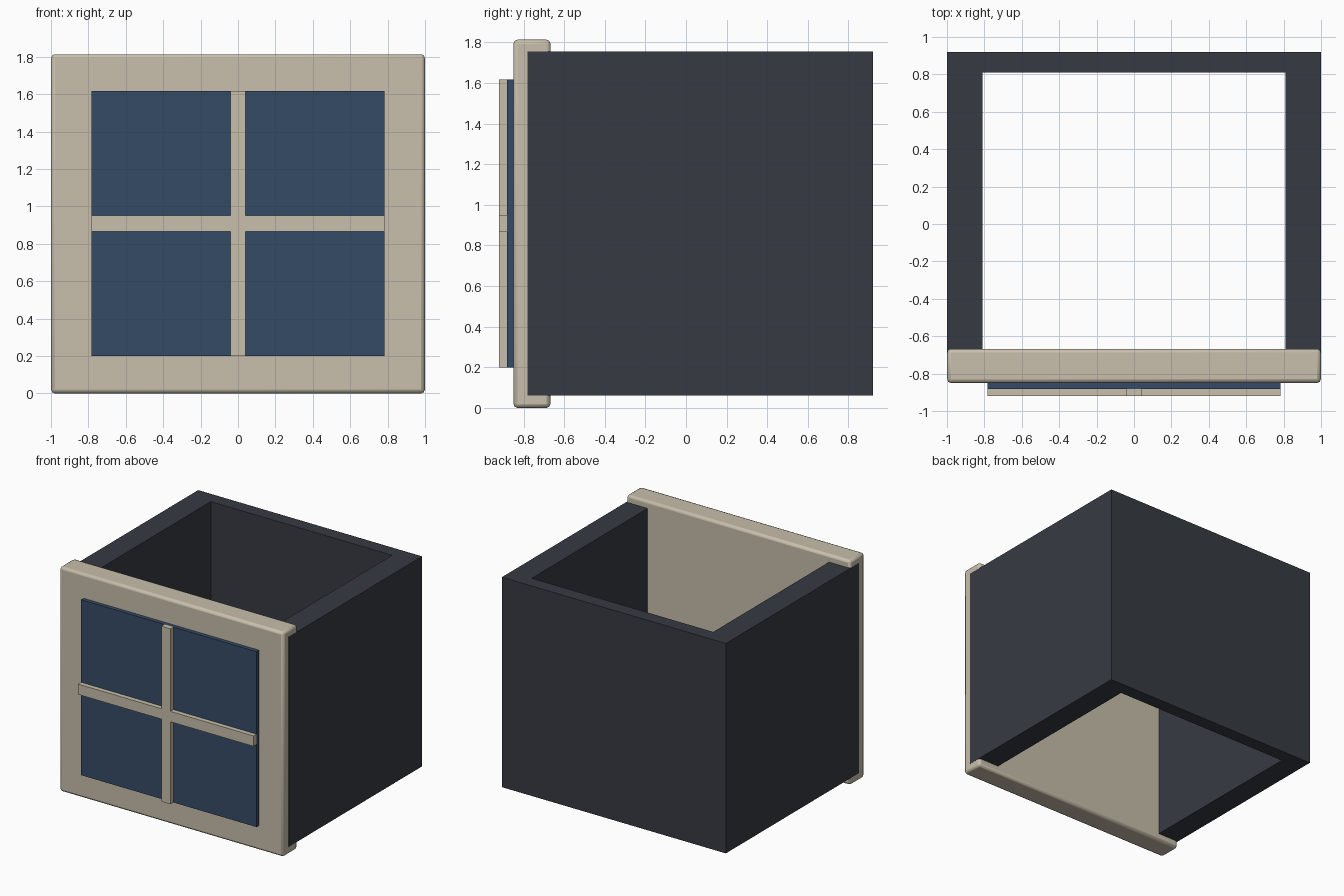
import bpy
import bmesh

if "Cube" in bpy.data.objects:
    bpy.data.objects.remove(bpy.data.objects["Cube"])


def material(name, rgb):
    m = bpy.data.materials.new(name)
    m.diffuse_color = (*rgb, 1)
    m.use_nodes = True
    m.node_tree.nodes["Principled BSDF"].inputs["Base Color"].default_value = m.diffuse_color
    return m


cream = material("cream paint", (0.58, 0.52, 0.41))
charcoal = material("charcoal wall", (0.037, 0.043, 0.055))
blue = material("blue glass", (0.036, 0.071, 0.133))


def finish(name, bm, mat):
    bmesh.ops.recalc_face_normals(bm, faces=bm.faces)
    mesh = bpy.data.meshes.new(name)
    bm.to_mesh(mesh)
    bm.free()
    mesh.materials.append(mat)
    ob = bpy.data.objects.new(name, mesh)
    bpy.context.collection.objects.link(ob)
    return ob


def box(name, lo, hi, mat):
    bm = bmesh.new()
    bmesh.ops.create_cube(bm, size=1)
    for v in bm.verts:
        v.co = [(a + b) / 2 + c * (b - a) for a, b, c in zip(lo, hi, v.co)]
    return finish(name, bm, mat)


# U-shaped wall shell, open at the top and bottom
outline = [(-1, -0.78), (-1, 0.92), (1, 0.92), (1, -0.78),
           (0.81, -0.78), (0.81, 0.81), (-0.81, 0.81), (-0.81, -0.78)]
bm = bmesh.new()
face = bm.faces.new([bm.verts.new((x, y, 0.06)) for x, y in outline])
ext = bmesh.ops.extrude_face_region(bm, geom=[face])
top = [e for e in ext["geom"] if isinstance(e, bmesh.types.BMVert)]
bmesh.ops.translate(bm, verts=top, vec=(0, 0, 1.695))
finish("wall_shell", bm, charcoal)

# Front panel with softened edges
panel = box("front_panel", (-0.999, -0.85, 0), (0.999, -0.667, 1.813), cream)
bev = panel.modifiers.new("soft edges", "BEVEL")
bev.width = 0.02
bev.segments = 2
bpy.context.view_layer.objects.active = panel
panel.select_set(True)
bpy.ops.object.shade_smooth_by_angle()

# Window glass and crossing glazing bars
box("window_glass", (-0.783, -0.882, 0.2), (0.783, -0.84, 1.616), blue)
box("vertical_bar", (-0.041, -0.92, 0.2), (0.041, -0.88, 1.616), cream)
box("horizontal_bar", (-0.783, -0.92, 0.866), (0.783, -0.88, 0.95), cream)
